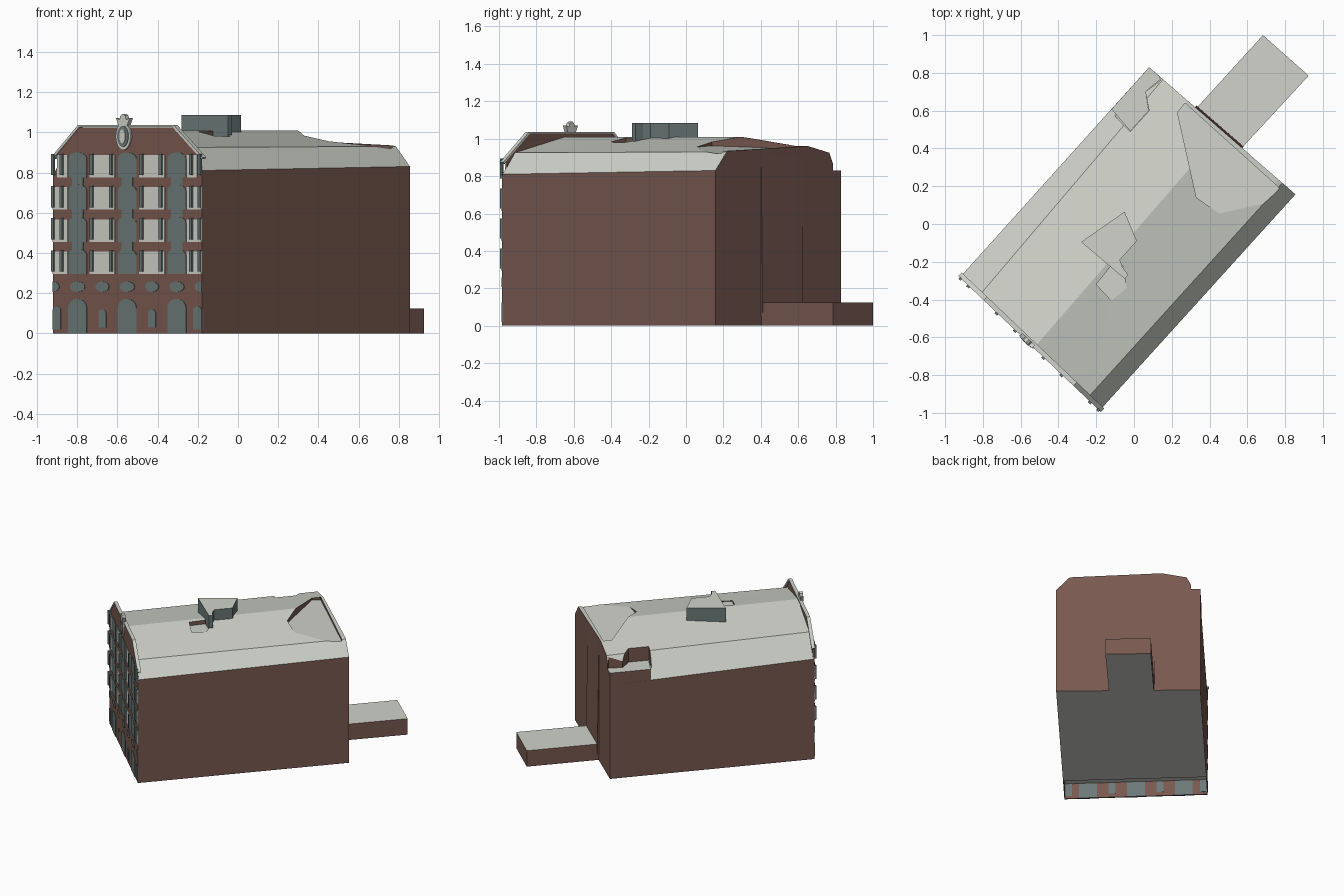
import bpy, bmesh, math
from mathutils import Vector

if "Cube" in bpy.data.objects:
    bpy.data.objects.remove(bpy.data.objects["Cube"])

# Footprint corners: front-left, front-right, back-right, back-left
A, B, C, D = (Vector(p) for p in ((-0.92, -0.28), (-0.18, -0.985), (0.855, 0.157), (0.08, 0.83)))
ALONG = (B - A).normalized()
OUT = Vector((ALONG.y, -ALONG.x))          # outward normal of the street front


def material(name, rgb):
    m = bpy.data.materials.new(name)
    m.diffuse_color = (*rgb, 1)
    m.use_nodes = True
    m.node_tree.nodes["Principled BSDF"].inputs["Base Color"].default_value = m.diffuse_color
    return m


BRICK = material("brick", (0.190, 0.101, 0.081))
PALE = material("pale stone", (0.63, 0.65, 0.59))
SLATE = material("slate glass", (0.146, 0.192, 0.187))


def loft(name, ring0, ring1, side, cap=None):
    """Solid between two matching rings; faces that tilt up or down take the cap material."""
    bm = bmesh.new()
    a = [bm.verts.new(p) for p in ring0]
    b = [bm.verts.new(p) for p in ring1]
    n = len(a)
    bm.faces.new(a)
    bm.faces.new(b[::-1])
    for i in range(n):
        j = (i + 1) % n
        bm.faces.new((a[i], b[i], b[j], a[j]))
    bmesh.ops.recalc_face_normals(bm, faces=bm.faces[:])
    me = bpy.data.meshes.new(name)
    me.materials.append(side)
    me.materials.append(cap or side)
    for f in bm.faces:
        f.material_index = int(abs(f.normal.z) > 0.2)
    bm.to_mesh(me)
    bm.free()
    ob = bpy.data.objects.new(name, me)
    bpy.context.collection.objects.link(ob)
    return ob


def prism(name, pts, z0, z1, side, cap):
    return loft(name, [(x, y, z0) for x, y in pts], [(x, y, z1) for x, y in pts], side, cap)


def plate(name, outline, back, front, mat):
    """Extruded outline on the street front; outline is (fraction across, height)."""
    def ring(d):
        return [(*(A + (B - A) * s + OUT * d), z) for s, z in outline]
    return loft(name, ring(back), ring(front), mat)


def rect(s, w, z0, z1, lo=0, hi=1):
    a, b = max(lo, s - w / 2), min(hi, s + w / 2)
    return [(a, z0), (b, z0), (b, z1), (a, z1)]


def ellipse(s, z, rs, rz, n=16):
    pts = []
    for i in range(n):
        t = 2 * math.pi * i / n
        pts.append((s + rs * math.cos(t), z + rz * math.sin(t)))
    # half openings at the corners of the front are clipped
    return [p for p in pts if -1e-6 <= p[0] <= 1 + 1e-6]


def arch(s, w, z0, z1, rise):
    a, b = max(0, s - w / 2), min(1, s + w / 2)
    m, r = (a + b) / 2, (b - a) / 2
    pts = [(a, z0), (b, z0)]
    for i in range(9):
        t = math.pi * i / 8
        pts.append((m + r * math.cos(t), z1 - rise + rise * math.sin(t)))
    return pts


def ground(s, t):
    """Point on the footprint: s across, t from front to back."""
    return (A + (B - A) * s) * (1 - t) + (D + (C - D) * s) * t


# Main block with two-pitch roof, lofted front to back
def section(t, profile):
    return [(*ground(s, t), z) for s, z in profile]


front = [(0, 0), (0, .785), (.138, .935), (.53, 1.01), (.91, .925), (1, .81), (1, 0)]
rear = [(0, 0), (0, .735), (.095, .925), (.50, 1.01), (.91, .93), (1, .83), (1, 0)]
body = loft("main_block", section(.004, front), section(1, rear), BRICK, PALE)

# Sunken areas: corner notch, hollow by the roof box, open pocket behind the street front
cutters = [prism("cutter", pts, z0, z1, BRICK, PALE) for pts, z0, z1 in (
    ([(-.14, .61), (-.02, .49), (.08, .60), (.06, .70), (.14, .76), (.09, .9), (-.05, .8)], .82, 1.3),
    ([(-.20, -.32), (-.12, -.405), (-.04, -.34), (-.06, -.22), (-.12, -.22)], .975, 1.3),
    ([ground(.004, -.03), ground(.996, -.03), ground(.996, .17), ground(.004, .17)], -.1, .12),
)]
# Rear terrace with a gently tilted floor
terrace = [(.33, .14), (.48, .035), (.70, .10), (.77, .19), (.27, .64), (.23, .59)]
cutters.append(loft("cutter", [(x, y, 1.002 - .0965 * x - .058 * y) for x, y in terrace],
                    [(x, y, 1.3) for x, y in terrace], BRICK, PALE))
# Rear wall head lowered to a gentle slope
edge = (C - D).normalized()
back = Vector((-edge.y, edge.x))
strip = [D + edge * .15 - back * .05, D + edge * .98 - back * .05,
         D + edge * .98 + back * .05, D + edge * .15 + back * .05]
heads = (.966, .932, .932, .966)
cutters.append(loft("cutter", [(*p, z) for p, z in zip(strip, heads)],
                    [(*p, 1.3) for p in strip], BRICK, PALE))
for cutter in cutters:
    cutter.hide_render = True
    mod = body.modifiers.new("cut", 'BOOLEAN')
    mod.operation = 'DIFFERENCE'
    mod.solver = 'EXACT'
    mod.object = cutter
    bpy.context.view_layer.objects.active = body
    bpy.ops.object.modifier_apply(modifier=mod.name)
    bpy.data.objects.remove(cutter)

# Corner landing inside the notch, level with the wall head
prism("corner_landing", [(-.119, .608), (-.02, .492), (.078, .60), (.06, .70), (.136, .762),
                         (.14, .777), (.08, .83)], .6, .83, BRICK, PALE)

# Rear wall panel that leans out slightly towards its foot
p, q = Vector((.572, .400)), Vector((.322, .617))
loft("rear_panel", [(*(v + back * d), .05) for v, d in ((p, -.03), (p, .014), (q, .014), (q, -.03))],
     [(*(v + back * d), .925) for v, d in ((p, -.03), (p, .002), (q, .002), (q, -.03))], BRICK)

# Low rear annex and roof box
prism("rear_annex", [(.30, .58), (.683, 1.0), (.925, .785), (.55, .38)], 0, .125, BRICK, PALE)
prism("roof_box", [(-.28, -.095), (-.05, .065), (.015, -.09), (-.075, -.19), (-.06, -.23),
                   (-.03, -.27), (-.05, -.29)], .95, 1.085, SLATE, PALE)

# Street front with raised gable, notched shoulders and thin coping
plate("street_front", [(0, 0), (0, .785), (.03, .83), (.03, .895), (.176, 1.025), (.81, 1.025),
                       (.97, .895), (.97, .84), (1, .80), (1, 0)], -.010, 0, BRICK)
plate("gable_coping", [(-.01, .875), (.172, 1.037), (.814, 1.037), (1.01, .875), (1, .866),
                       (.806, 1.026), (.18, 1.026), (0, .866)], -.022, .004, PALE)

MAIN = (1 / 6, 1 / 2, 5 / 6)
BETWEEN = (0, 1 / 3, 2 / 3, 1)

# Ground floor arches and the oval lights above them, showing on both faces of the wall
for s in MAIN:
    plate("ground_arch", arch(s, .125, 0, .172, .045), -.012, .003, SLATE)
    plate("oval_light", ellipse(s, .232, .05, .026), -.002, .003, SLATE)
for s in BETWEEN:
    w = .05 if 0 < s < 1 else .11
    z0, z1 = (.03, .12) if 0 < s < 1 else (.02, .135)
    plate("ground_slot", arch(s, w, z0, z1, .02), -.012, .003, SLATE)
    plate("oval_light", ellipse(s, .232, .045, .026), -.002, .003, SLATE)

# Four upper floors: tall glazing, pale panels, projecting shutters
for k in range(4):
    z = .295 + .16 * k
    lo, hi = (0, 1) if k < 3 else (.03, .97)
    for s in MAIN:
        plate("tall_window", arch(s, .125, z, z + .125, .03), -.002, .003, SLATE)
        if k < 3:
            plate("window_link", rect(s, .075, z + .10, z + .162), -.002, .002, SLATE)
    for s in BETWEEN:
        inner = 0 < s < 1
        plate("pale_panel", rect(s, .17 if inner else .20, z, z + .112, lo, hi), -.002, .004, PALE)
        for d in (-.065, .065):
            if 0 < s + d < 1:
                plate("shutter", rect(s + d, .018, z + .012, z + .118), 0, .014, SLATE)
        if not inner:
            plate("corner_shutter", rect(s, .03, z + .012, z + .118), 0, .014, SLATE)

# Gable ornament: oval shield with a small crown
plate("shield_rim", ellipse(.48, .98, .05, .068, 18), -.002, .010, PALE)
plate("shield_glass", ellipse(.48, .98, .037, .053, 18), .008, .013, SLATE)
plate("shield_centre", ellipse(.48, .98, .02, .036, 14), .010, .016, PALE)
plate("crown", [(.452, 1.03), (.508, 1.03), (.525, 1.07), (.502, 1.063), (.496, 1.083), (.48, 1.092),
                (.464, 1.083), (.458, 1.063), (.435, 1.07)], -.012, .012, PALE)
